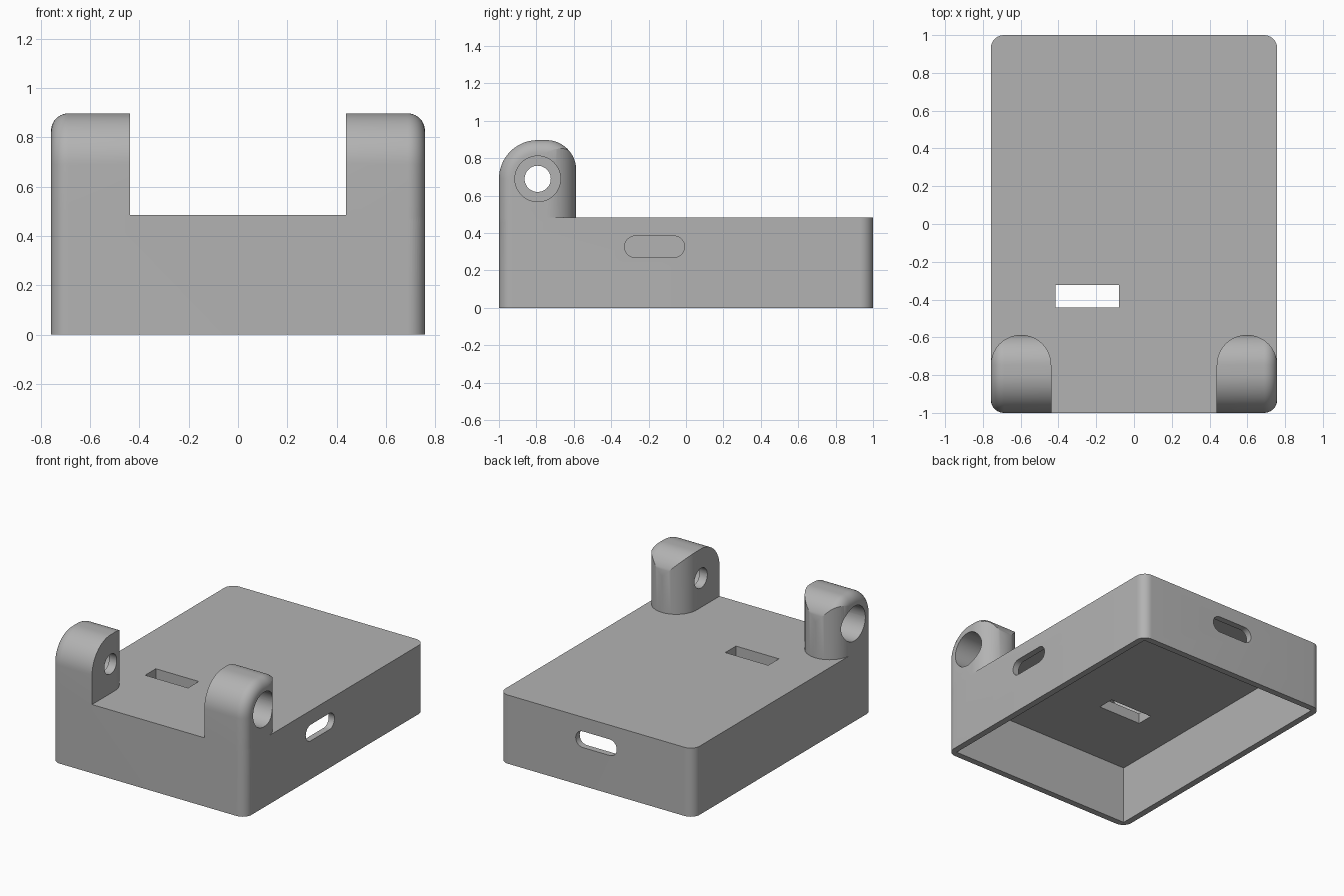
import bpy, bmesh
from math import sin, cos, pi

# Overall dimensions
HALF_X, HALF_Y, TOP = 0.758, 1.0, 0.484
WALL, CEILING = 0.045, 0.41
FILLET = 0.07
LUG_IN, LUG_BACK, LUG_TOP = 0.438, -0.587, 0.897
HOLE_Y, HOLE_Z = -0.793, 0.69
SLOT_Z = 0.327
STEPS = 10

cube = bpy.data.objects.get("Cube")
if cube:
    bpy.data.objects.remove(cube, do_unlink=True)

grey = bpy.data.materials.new("plain_grey")
grey.use_nodes = True
COLOUR = (0.45, 0.45, 0.45, 1)
grey.diffuse_color = COLOUR
grey.node_tree.nodes["Principled BSDF"].inputs["Base Color"].default_value = COLOUR


def arc(cu, cv, r, start, steps=STEPS):
    """Quarter turn, anticlockwise from the start angle."""
    return [(cu + r * cos(start + pi / 2 * i / steps),
             cv + r * sin(start + pi / 2 * i / steps)) for i in range(steps + 1)]


def rounded_rect(u0, u1, v0, v1, radii, steps=STEPS):
    """Outline with one radius per corner: low-low, high-low, high-high, low-high."""
    corners = ((u0, v0, 1, 1), (u1, v0, -1, 1), (u1, v1, -1, -1), (u0, v1, 1, -1))
    points = []
    for i, ((u, v, su, sv), r) in enumerate(zip(corners, radii)):
        points += arc(u + su * r, v + sv * r, r, pi + i * pi / 2, steps) if r else [(u, v)]
    return points


def loft(name, rings):
    """Solid skinned through matching closed rings of points."""
    bm = bmesh.new()
    loops = [[bm.verts.new(p) for p in ring] for ring in rings]
    n = len(loops[0])
    for a, b in zip(loops, loops[1:]):
        for i in range(n):
            bm.faces.new((a[i], a[(i + 1) % n], b[(i + 1) % n], b[i]))
    bm.faces.new(loops[0])
    bm.faces.new(loops[-1])
    bmesh.ops.recalc_face_normals(bm, faces=bm.faces)
    mesh = bpy.data.meshes.new(name)
    bm.to_mesh(mesh)
    bm.free()
    mesh.materials.append(grey)
    obj = bpy.data.objects.new(name, mesh)
    bpy.context.collection.objects.link(obj)
    return obj


def prism(name, outline, axis, low, high):
    """Extrude an outline along the x, y or z axis."""
    place = {"x": lambda u, v, w: (w, u, v),
             "y": lambda u, v, w: (u, w, v),
             "z": lambda u, v, w: (u, v, w)}[axis]
    return loft(name, [[place(u, v, w) for u, v in outline] for w in (low, high)])


def combine(target, other, operation):
    """Apply a boolean and discard the tool object."""
    mod = target.modifiers.new("cut", "BOOLEAN")
    mod.operation, mod.object, mod.solver = operation, other, "EXACT"
    with bpy.context.temp_override(object=target, active_object=target):
        bpy.ops.object.modifier_apply(modifier=mod.name)
    bpy.data.objects.remove(other, do_unlink=True)


def make_lug(side):
    """Hinge lug with a filleted outer edge, half-round back and stepped bore."""
    rings = []
    sections = [(LUG_IN, 0)] + [
        (HALF_X - FILLET * (1 - sin(pi / 2 * i / STEPS)),
         FILLET * (1 - cos(pi / 2 * i / STEPS))) for i in range(STEPS + 1)]
    for x, inset in sections:
        outline = rounded_rect(-HALF_Y + inset, LUG_BACK - inset, TOP - 0.03, LUG_TOP - inset,
                               (0, 0, 0.16 - inset, 0.207 - inset), 16)
        rings.append([(side * x, y, z) for y, z in outline])
    lug = loft("hinge_lug", rings)
    r = (HALF_X - LUG_IN) / 2
    ends = sorted((side * LUG_IN, side * HALF_X))
    plan = rounded_rect(ends[0], ends[1], -1.2, LUG_BACK, (0, 0, r, r), 16)
    combine(lug, prism("lug_plan", plan, "z", 0, 1.2), "INTERSECT")
    for radius, start, end in ((0.122, LUG_IN + 0.06, 0.9), (0.07, 0.3, 0.9)):
        circle = rounded_rect(HOLE_Y - radius, HOLE_Y + radius, HOLE_Z - radius,
                              HOLE_Z + radius, (radius - 1e-4,) * 4, 12)
        combine(lug, prism("bore", circle, "x", side * start, side * end), "DIFFERENCE")
    return lug


# Case body with the two lugs joined on
case = prism("case", rounded_rect(-HALF_X, HALF_X, -HALF_Y, HALF_Y, (FILLET,) * 4), "z", 0, TOP)
for side in (-1, 1):
    combine(case, make_lug(side), "UNION")

# Hollow underside
inner_x, inner_y = HALF_X - WALL, HALF_Y - WALL
cavity = rounded_rect(-inner_x, inner_x, -inner_y, inner_y, (0,) * 4)
combine(case, prism("cavity", cavity, "z", -0.2, CEILING), "DIFFERENCE")

# Rounded ports in the side and back, square slot in the top
for axis, centre, reach in (("x", -0.168, HALF_X), ("y", 0, HALF_Y)):
    port = rounded_rect(centre - 0.16, centre + 0.16, SLOT_Z - 0.057, SLOT_Z + 0.057, (0.056,) * 4)
    combine(case, prism("port", port, axis, reach - 0.15, reach + 0.1), "DIFFERENCE")
slot = rounded_rect(-0.415, -0.08, -0.442, -0.323, (0,) * 4)
combine(case, prism("slot", slot, "z", 0.3, 0.6), "DIFFERENCE")

# Smooth the fillets, keep the hard edges
bpy.ops.object.select_all(action="DESELECT")
case.select_set(True)
bpy.context.view_layer.objects.active = case
bpy.ops.object.shade_smooth_by_angle(angle=pi / 7)
